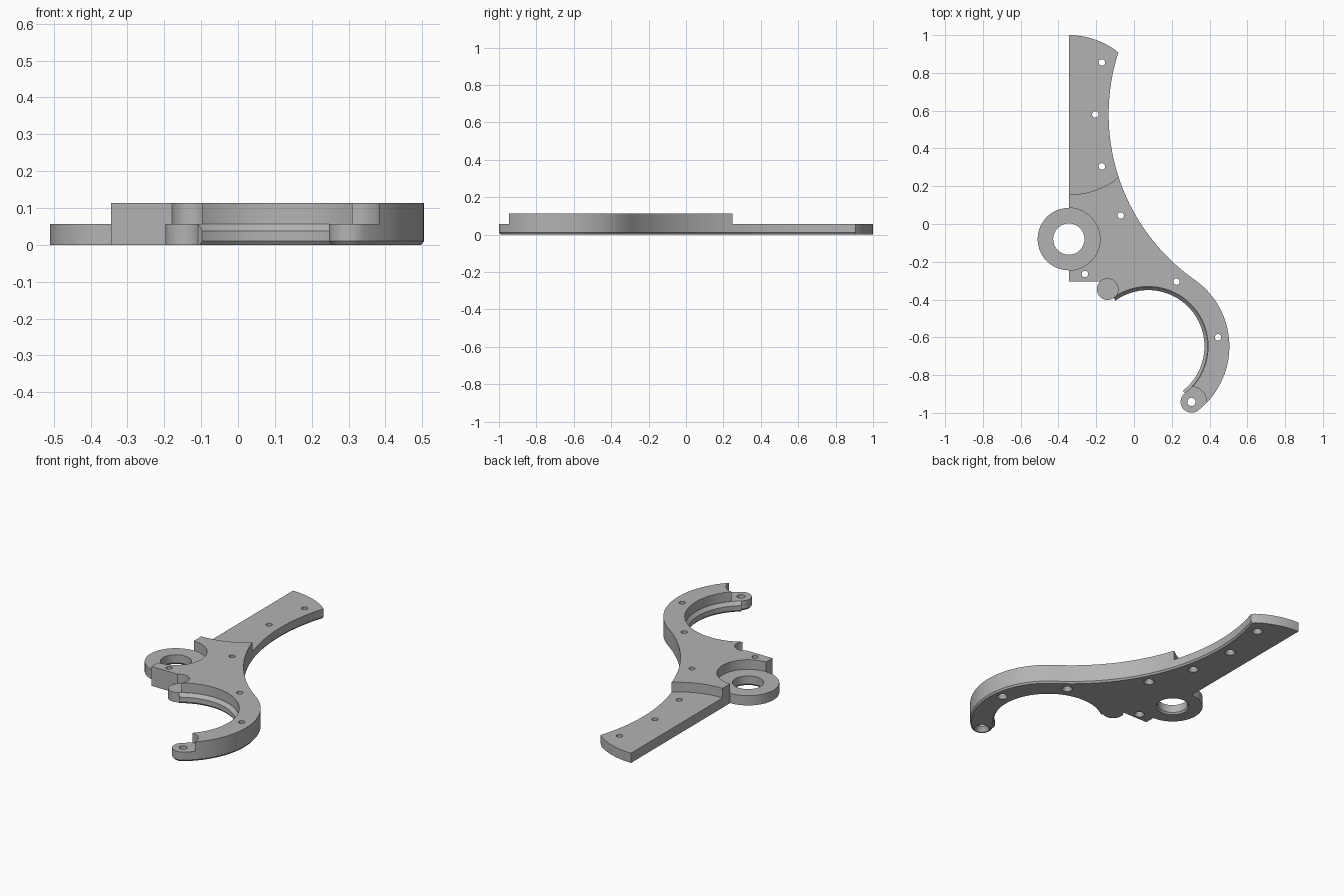
import bpy, bmesh, math

if "Cube" in bpy.data.objects:
    bpy.data.objects.remove(bpy.data.objects["Cube"])

LOW, TOP = 0.057, 0.113
JAW = (0.075, -0.648)          # centre of the C-shaped jaw
JAW_R, SEAT_R, LIP_R = 0.43, 0.317, 0.298
SWEEP = (0.935, 0.58)          # centre of the long concave edge
DX, DY = SWEEP[0] - JAW[0], SWEEP[1] - JAW[1]
SWEEP_R = math.hypot(DX, DY) - JAW_R
TAN = math.degrees(math.atan2(DY, DX))
RING, RING_R = (-0.345, -0.08), 0.165
HEAD, HEAD_R = (-0.345, 0.5775), 0.4225
A0, A1 = 125.5, -52            # jaw ends


def polar(c, r, a):
    a = math.radians(a)
    return (c[0] + r * math.cos(a), c[1] + r * math.sin(a))


def arc(c, r, a, b, step=3):
    n = max(2, round(abs(b - a) / step))
    return [polar(c, r, a + (b - a) * i / n) for i in range(n + 1)]


POST, POST_R = polar(JAW, 0.371, A0), 0.056
TIP, TIP_R = polar(JAW, 0.3725, A1), 0.0575


def base_outline(lip, c=0.0):
    """Thin plate outline; c is the bottom chamfer of the curved edges."""
    p = arc(RING, RING_R, 90, 270)
    p += [(-0.345, -0.305)]
    p += arc(POST, POST_R, 133, A0 + 180, 8)
    p += arc(JAW, lip + c, A0, A1)
    p += arc(TIP, TIP_R - c, A1 + 180, A1 + 360, 8)
    p += arc(JAW, JAW_R - c, A1, -44)[1:]
    p += arc(JAW, JAW_R - c, -44, TAN)[1:]
    p += arc(SWEEP, SWEEP_R + c, 180 + TAN, 198.1, 1.5)[1:]
    p += arc(SWEEP, SWEEP_R + c, 198.1, 162.2, 1.5)[1:]
    p += arc(HEAD, HEAD_R, 51.7, 90)[1:]
    return p


def block_outline():
    """Raised middle: clears the pivot ring, the post and the tip."""
    p = arc(RING, RING_R, 90, -90)
    p += [(-0.345, -0.305)]
    p += arc(POST, POST_R, 133, -39.6, 8)
    p += arc(JAW, SEAT_R, 122.5, -42.4)
    p += arc(TIP, 0.08, 86, -4, 8)[1:-1]
    p += arc(JAW, JAW_R, -44, TAN)
    p += arc(SWEEP, SWEEP_R, 180 + TAN, 198.1, 1.5)[1:]
    p += arc(HEAD, HEAD_R, -51.3, -90)[1:]
    return p


def loft(bm, layers):
    """Stack matching outlines [(points, z)...] into a closed solid."""
    rings = [[bm.verts.new((x, y, z)) for x, y in pts] for pts, z in layers]
    n = len(rings[0])
    for a, b in zip(rings, rings[1:]):
        for i in range(n):
            j = (i + 1) % n
            bm.faces.new((a[i], a[j], b[j], b[i]))
    bm.faces.new(rings[0][::-1])
    bm.faces.new(rings[-1])


def make(name, solids):
    bm = bmesh.new()
    for layers in solids:
        loft(bm, layers)
    bmesh.ops.recalc_face_normals(bm, faces=bm.faces)
    me = bpy.data.meshes.new(name)
    bm.to_mesh(me)
    bm.free()
    ob = bpy.data.objects.new(name, me)
    bpy.context.collection.objects.link(ob)
    return ob


def bore(c, r, wide, depth):
    """Through hole with a countersink underneath."""
    k = (wide - r) / depth
    prof = [(wide + k * 0.01, -0.01), (r, depth), (r, 0.2)]
    return [(arc(c, q, 0, 360, 11.25)[:-1], z) for q, z in prof]


# Thin plate: arm, pivot ring, post, jaw with sloped inner lip, tip
plate = make("lever_plate", [[
    (base_outline(LIP_R, 0.008), 0.0),
    (base_outline(LIP_R), 0.01),
    (base_outline(LIP_R), 0.038),
    (base_outline(0.3149), LOW)]])

# Raised block on top of the plate
block = make("raised_block", [[(block_outline(), LOW), (block_outline(), TOP)]])

# Screw holes, tip hole and pivot bore
screws = [(-0.17, 0.855), (-0.205, 0.58), (-0.17, 0.305), (-0.07, 0.045),
          (-0.26, -0.265), (0.225, -0.305), (0.445, -0.60)]
holes = make("hole_cutter", [bore(c, 0.017, 0.029, 0.02) for c in screws]
             + [bore(TIP, 0.022, 0.042, 0.025), bore(RING, 0.083, 0.091, 0.01)])

for tool, op in ((block, 'UNION'), (holes, 'DIFFERENCE')):
    m = plate.modifiers.new(op.lower(), 'BOOLEAN')
    m.operation, m.solver, m.object = op, 'EXACT', tool
bpy.context.view_layer.objects.active = plate
plate.select_set(True)
for m in list(plate.modifiers):
    bpy.ops.object.modifier_apply(modifier=m.name)
for tool in (block, holes):
    bpy.data.objects.remove(tool)

grey = bpy.data.materials.new("mid_grey")
grey.diffuse_color = (0.45, 0.45, 0.45, 1)
grey.use_nodes = True
grey.node_tree.nodes["Principled BSDF"].inputs["Base Color"].default_value = grey.diffuse_color
plate.data.materials.clear()
plate.data.materials.append(grey)
bpy.ops.object.shade_smooth_by_angle(angle=math.radians(25))
